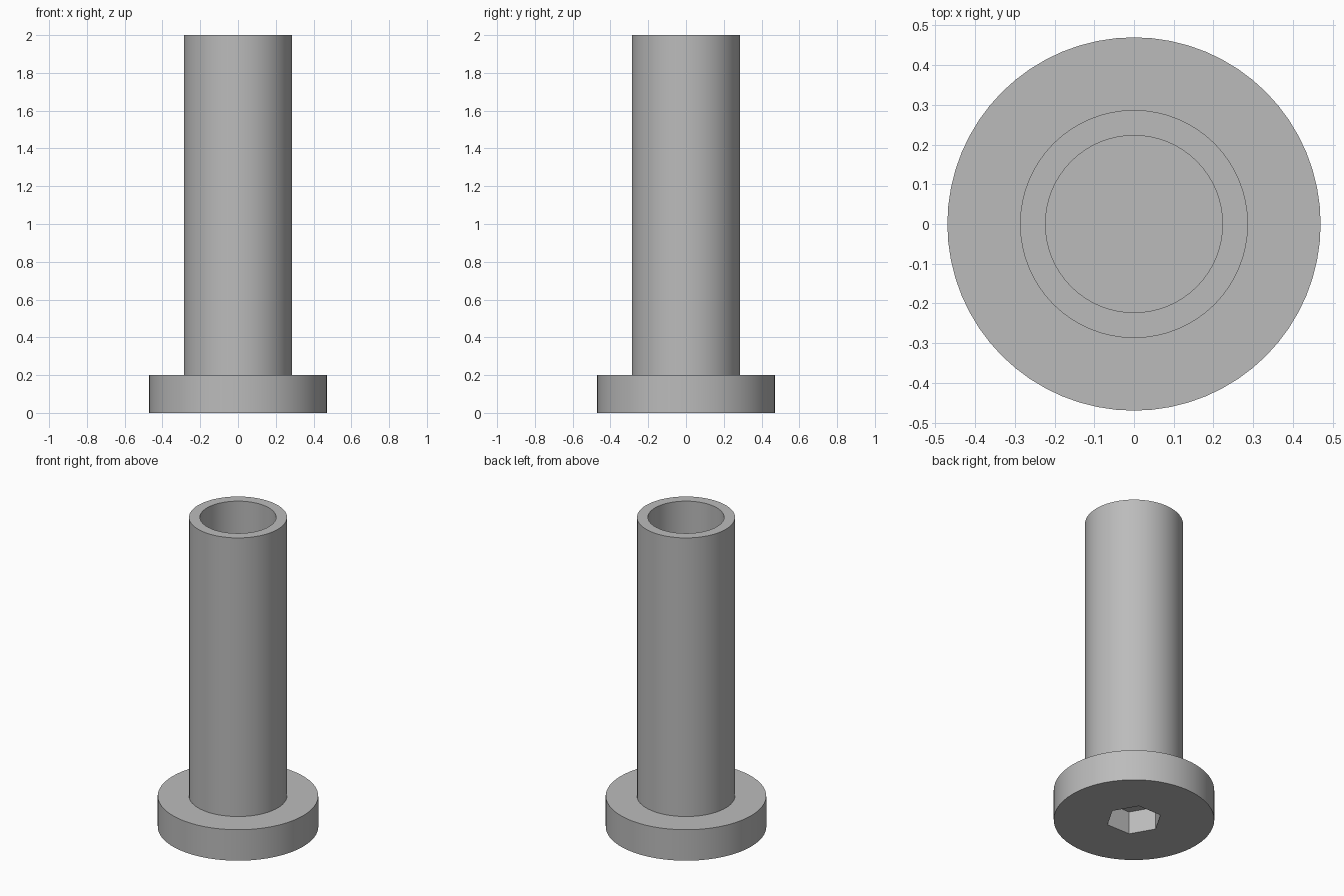
import bpy, bmesh, math

cube = bpy.data.objects.get("Cube")
if cube:
    bpy.data.objects.remove(cube, do_unlink=True)

SIDES = 64
FLANGE_R, TUBE_R, BORE_R = 0.47, 0.287, 0.223
FLANGE_TOP, HEIGHT = 0.2, 2.0
SOCKET_R, SOCKET_DEPTH = 0.165, 0.147

# Plain grey metal
grey = bpy.data.materials.new("grey metal")
grey.use_nodes = True
colour = (0.5, 0.5, 0.5, 1)
grey.diffuse_color = colour
grey.node_tree.nodes["Principled BSDF"].inputs["Base Color"].default_value = colour


def lathe(name, profile, sides):
    """Revolve (radius, height) points about z and cap both ends."""
    bm = bmesh.new()
    rings = []
    for r, z in profile:
        rings.append([bm.verts.new((r * math.cos(math.tau * i / sides),
                                    r * math.sin(math.tau * i / sides), z))
                      for i in range(sides)])
    for low, high in zip(rings, rings[1:]):
        for i in range(sides):
            j = (i + 1) % sides
            bm.faces.new((low[i], low[j], high[j], high[i]))
    bm.faces.new(rings[0][::-1])
    bm.faces.new(rings[-1])
    bmesh.ops.recalc_face_normals(bm, faces=bm.faces)
    mesh = bpy.data.meshes.new(name)
    bm.to_mesh(mesh)
    bm.free()
    mesh.materials.append(grey)
    obj = bpy.data.objects.new(name, mesh)
    bpy.context.collection.objects.link(obj)
    return obj


# Flanged sleeve with a blind bore from the top
sleeve = lathe("flanged_sleeve", [
    (FLANGE_R, 0), (FLANGE_R, FLANGE_TOP), (TUBE_R, FLANGE_TOP),
    (TUBE_R, HEIGHT), (BORE_R, HEIGHT), (BORE_R, FLANGE_TOP)], SIDES)

# Hexagonal key socket cut into the underside
cutter = lathe("socket_cutter", [(SOCKET_R, -0.1), (SOCKET_R, SOCKET_DEPTH)], 6)
cutter.hide_render = True
cut = sleeve.modifiers.new("hex_socket", "BOOLEAN")
cut.operation = "DIFFERENCE"
cut.solver = "EXACT"
cut.object = cutter

bpy.ops.object.select_all(action="DESELECT")
sleeve.select_set(True)
bpy.context.view_layer.objects.active = sleeve
bpy.ops.object.modifier_apply(modifier=cut.name)
bpy.data.objects.remove(cutter, do_unlink=True)
bpy.ops.object.shade_smooth_by_angle(angle=math.radians(30))
